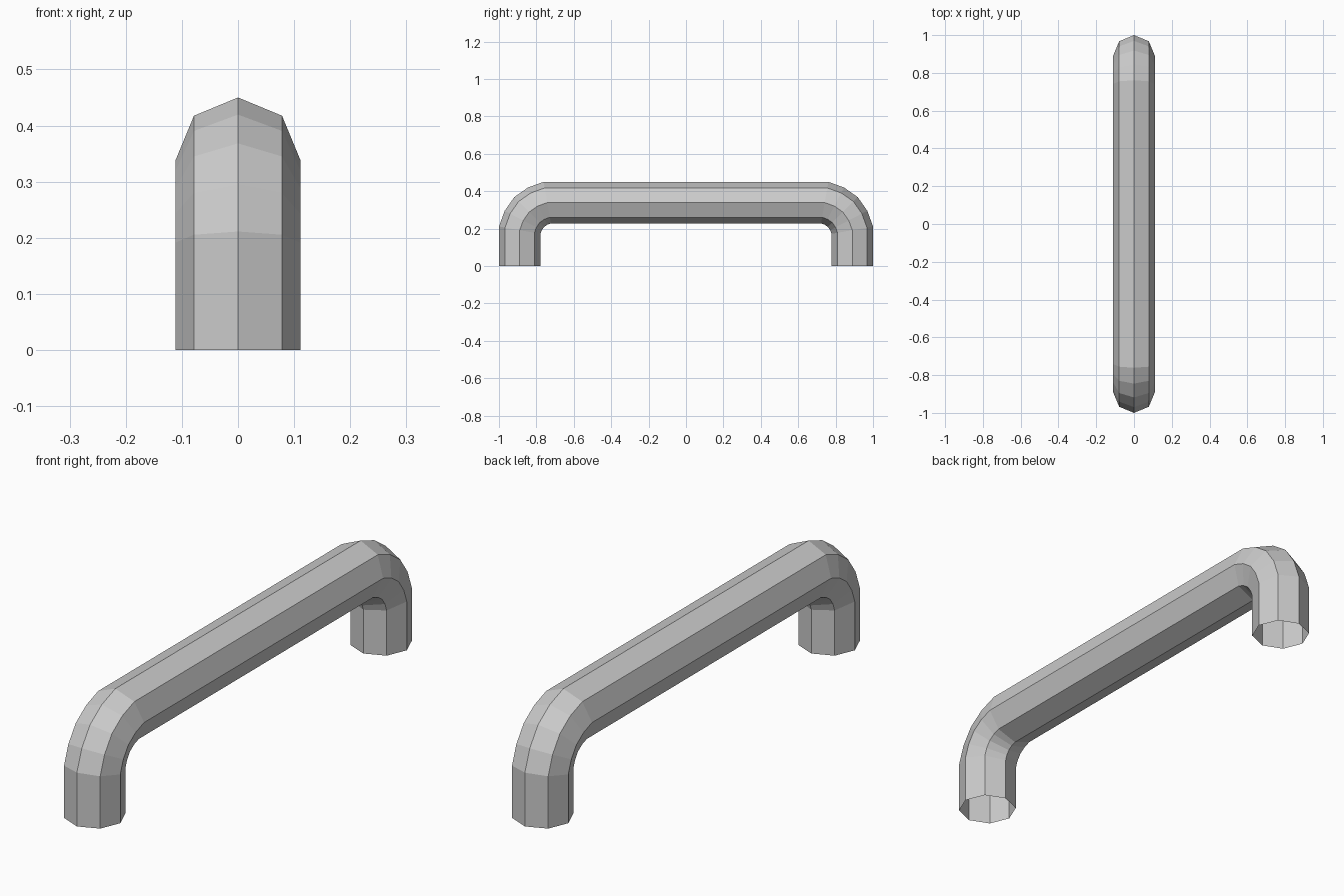
import bpy, bmesh
from math import sin, cos, pi, radians

if "Cube" in bpy.data.objects:
    bpy.data.objects.remove(bpy.data.objects["Cube"])

SIDES, TUBE_R = 8, 0.111          # octagonal tube
BEND_Y, BEND_Z, BEND_R = 0.71, 0.16, 0.179   # bend centre and centreline radius
BEND_ANGLES = (10, 27.5, 45, 62.5, 80)
SCALES = [1 / cos(radians(d)) for d in (10, 7.5, 10, 7.5, 10)]   # mitred corners

bm = bmesh.new()


def ring(place):
    """One cross-section; place maps the radial offset to (y, z)."""
    verts = []
    for i in range(SIDES):
        a = 2 * pi * i / SIDES
        y, z = place(TUBE_R * cos(a))
        verts.append(bm.verts.new((TUBE_R * sin(a), y, z)))
    return verts


def bend_ring(side, deg, k):
    t = radians(deg)
    return ring(lambda o: (side * (BEND_Y + (BEND_R + o) * k * cos(t)),
                           BEND_Z + (BEND_R + o) * k * sin(t)))


def half(side):
    foot = ring(lambda o: (side * (BEND_Y + BEND_R + o), 0))
    return [foot] + [bend_ring(side, d, k) for d, k in zip(BEND_ANGLES, SCALES)]


# foot, bend, straight grip, bend, foot; the feet stay open
rings = half(-1) + half(1)[::-1]
for r0, r1 in zip(rings, rings[1:]):
    for i in range(SIDES):
        j = (i + 1) % SIDES
        bm.faces.new((r0[i], r0[j], r1[j], r1[i]))

# make the faces point outward
bm.normal_update()
top = max(bm.faces, key=lambda f: f.calc_center_median().z)
if top.normal.z < 0:
    bmesh.ops.reverse_faces(bm, faces=bm.faces[:])

mesh = bpy.data.meshes.new("handle")
bm.to_mesh(mesh)
bm.free()
bpy.context.collection.objects.link(bpy.data.objects.new("handle", mesh))
